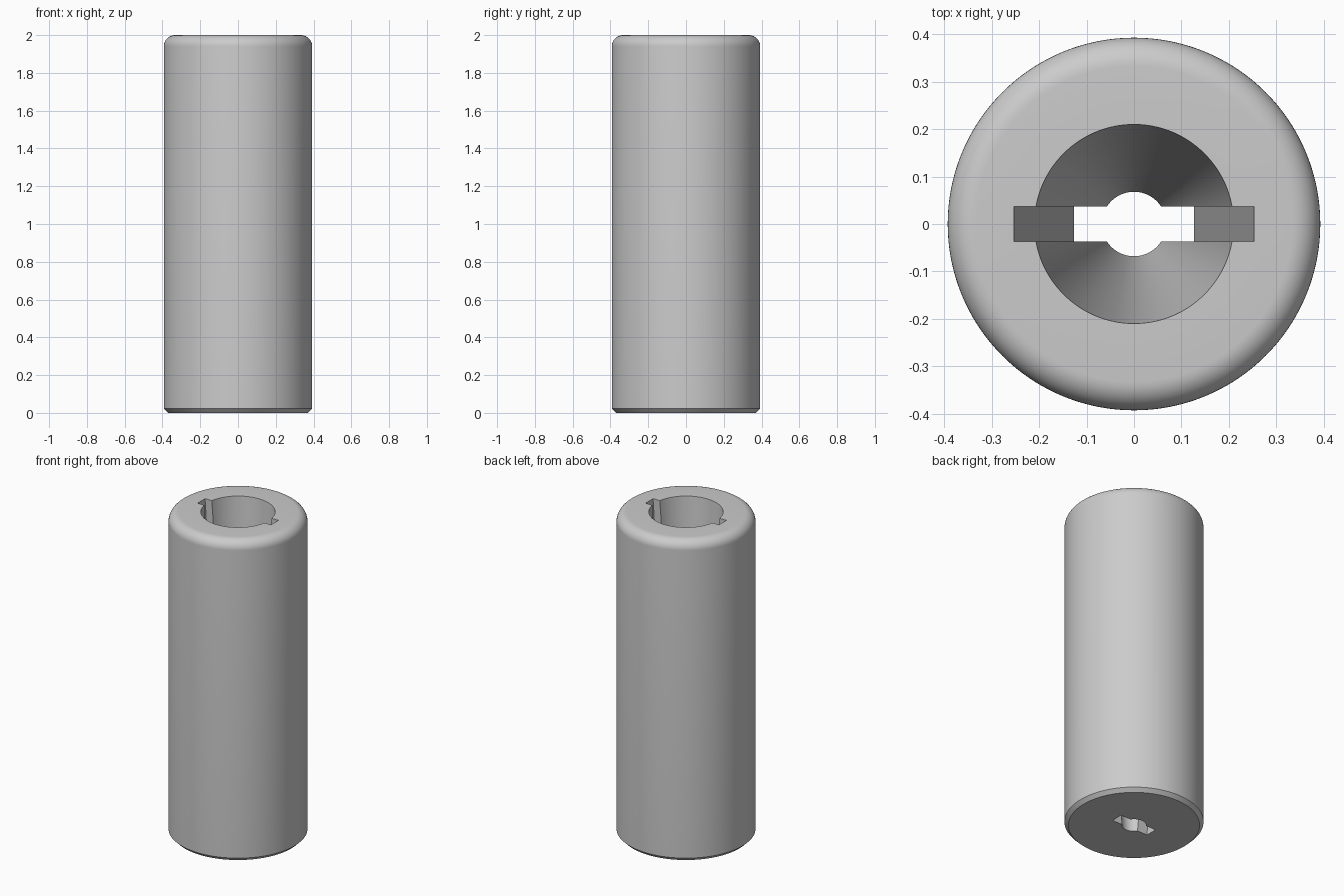
import bpy
import bmesh
from math import cos, sin, pi, radians
from mathutils import Matrix, Vector

cube = bpy.data.objects.get("Cube")
if cube:
    bpy.data.objects.remove(cube, do_unlink=True)

RADIUS, HEIGHT = 0.393, 2.0
FILLET, CHAMFER = 0.06, 0.022
BORE_LOW, BORE_TOP = 0.068, 0.21
SLOT_LOW, SLOT_TOP, SLOT_HALF = 0.127, 0.253, 0.037
SIDES = 128

grey = bpy.data.materials.new("plain_grey")
grey.use_nodes = True
colour = (0.6, 0.6, 0.6, 1)
grey.diffuse_color = colour
grey.node_tree.nodes["Principled BSDF"].inputs["Base Color"].default_value = colour


def make_object(name, bm):
    bmesh.ops.recalc_face_normals(bm, faces=bm.faces)
    mesh = bpy.data.meshes.new(name)
    bm.to_mesh(mesh)
    bm.free()
    mesh.materials.append(grey)
    obj = bpy.data.objects.new(name, mesh)
    bpy.context.collection.objects.link(obj)
    return obj


def lathe(name, profile):
    """Turn a closed (radius, height) profile around the z axis."""
    bm = bmesh.new()
    rings = [[bm.verts.new((r * cos(2 * pi * i / SIDES), r * sin(2 * pi * i / SIDES), z))
              for i in range(SIDES)] for r, z in profile]
    for ring, following in zip(rings, rings[1:] + rings[:1]):
        for i in range(SIDES):
            j = (i + 1) % SIDES
            bm.faces.new((ring[i], ring[j], following[j], following[i]))
    return make_object(name, bm)


# Sleeve: chamfered foot, rounded top rim, tapered bore
steps = 10
rim = [(RADIUS - FILLET + FILLET * cos(a), HEIGHT - FILLET + FILLET * sin(a))
       for a in (pi / 2 * i / steps for i in range(steps + 1))]
sleeve = lathe("sleeve", [(BORE_LOW, 0), (RADIUS - CHAMFER, 0), (RADIUS, CHAMFER)]
               + rim + [(BORE_TOP, HEIGHT)])

# Tapered keyway cutter, running past both ends
slope = (SLOT_TOP - SLOT_LOW) / HEIGHT
bm = bmesh.new()
bmesh.ops.create_cube(bm, size=2)
for v in bm.verts:
    z = HEIGHT + 0.1 if v.co.z > 0 else -0.1
    v.co = (v.co.x * (SLOT_LOW + slope * z), v.co.y * SLOT_HALF, z)
cutter = make_object("keyway_cutter", bm)
cutter.hide_render = True

# Cut the keyway through the sleeve
cut = sleeve.modifiers.new("keyway", 'BOOLEAN')
cut.operation = 'DIFFERENCE'
cut.solver = 'EXACT'
cut.object = cutter
bpy.ops.object.select_all(action='DESELECT')
sleeve.select_set(True)
bpy.context.view_layer.objects.active = sleeve
bpy.ops.object.modifier_apply(modifier=cut.name)
bpy.data.objects.remove(cutter, do_unlink=True)
bpy.ops.object.shade_smooth_by_angle(angle=radians(30))
